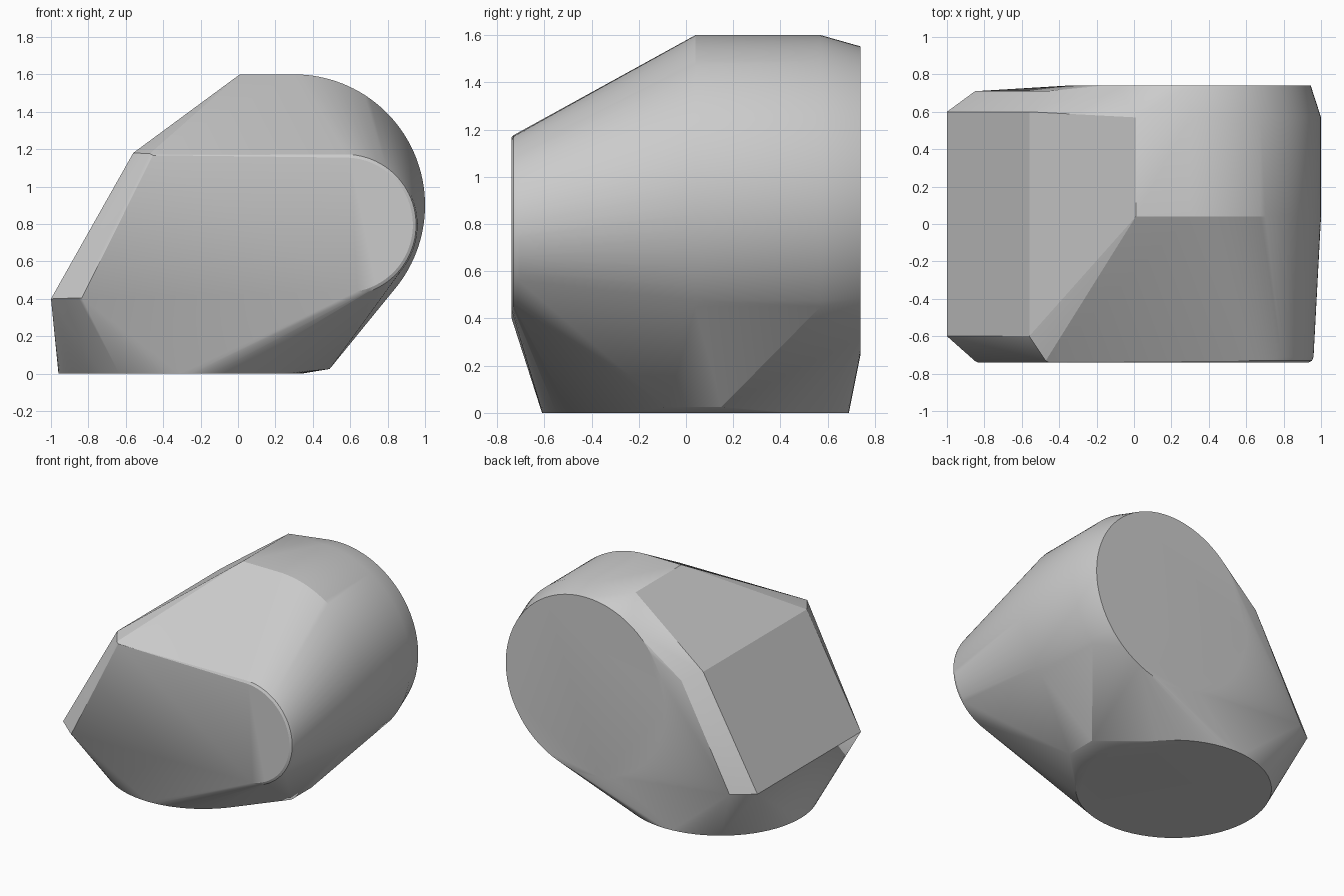
import bpy
import bmesh
from math import cos, sin, radians

cube = bpy.data.objects.get("Cube")
if cube:
    bpy.data.objects.remove(cube, do_unlink=True)


def arc(cx, cz, radius, start, end, steps):
    """Points on an arc, as pairs, from start to end in degrees."""
    angles = [radians(start + (end - start) * i / steps) for i in range(steps + 1)]
    return [(cx + radius * cos(a), cz + radius * sin(a)) for a in angles]


def at_y(y, pairs):
    return [(x, y, z) for x, z in pairs]


points = []

# Flat front face with a round right end and a narrow softened rim
for y, inset in ((-0.74, 0.025), (-0.731, 0.008), (-0.71, 0)):
    points += at_y(y, arc(0.575, 0.795, 0.385 - inset, 90, -80, 40))
    points += at_y(y, [(-0.86 + inset, 0.405), (-0.48 + inset, 1.18 - inset / 2)])

# Slanted left panel with chamfered front and back edges
for y in (-0.6, 0.6):
    points += at_y(y, [(-1, 0.4), (-0.56, 1.18)])
points += at_y(0.71, [(-0.85, 0.4), (-0.46, 1.13)])

# Round barrel with a flat top
for y in (0.04, 0.57):
    points += at_y(y, arc(0.3, 0.9, 0.7, -40, 90, 48) + [(0.01, 1.6)])

# Round back face
points += at_y(0.74, arc(0.295, 0.902, 0.65, 0, 355, 71))

# Round base and the small lip at its right
points += [(x, y, 0) for x, y in arc(-0.31, 0.04, 0.65, 0, 355, 71)]
points += [(0.49, -0.08, 0.025), (0.49, 0.15, 0.025)]

# Wrap the profiles in one faceted body
bm = bmesh.new()
for p in points:
    bm.verts.new(p)
hull = bmesh.ops.convex_hull(bm, input=bm.verts[:], use_existing_faces=False)
bmesh.ops.delete(bm, geom=[v for v in bm.verts if not v.link_faces], context="VERTS")
bmesh.ops.dissolve_limit(bm, angle_limit=radians(0.2), verts=bm.verts[:], edges=bm.edges[:])
bmesh.ops.recalc_face_normals(bm, faces=bm.faces[:])
mesh = bpy.data.meshes.new("body")
bm.to_mesh(mesh)
bm.free()
body = bpy.data.objects.new("body", mesh)
bpy.context.collection.objects.link(body)

# Plain grey finish
grey = bpy.data.materials.new("light grey")
grey.use_nodes = True
colour = (0.6, 0.6, 0.6, 1)
grey.diffuse_color = colour
grey.node_tree.nodes["Principled BSDF"].inputs["Base Color"].default_value = colour
mesh.materials.append(grey)

# Smooth the round parts, keep the panel edges crisp
bpy.ops.object.select_all(action="DESELECT")
body.select_set(True)
bpy.context.view_layer.objects.active = body
bpy.ops.object.shade_smooth_by_angle(angle=radians(18))
